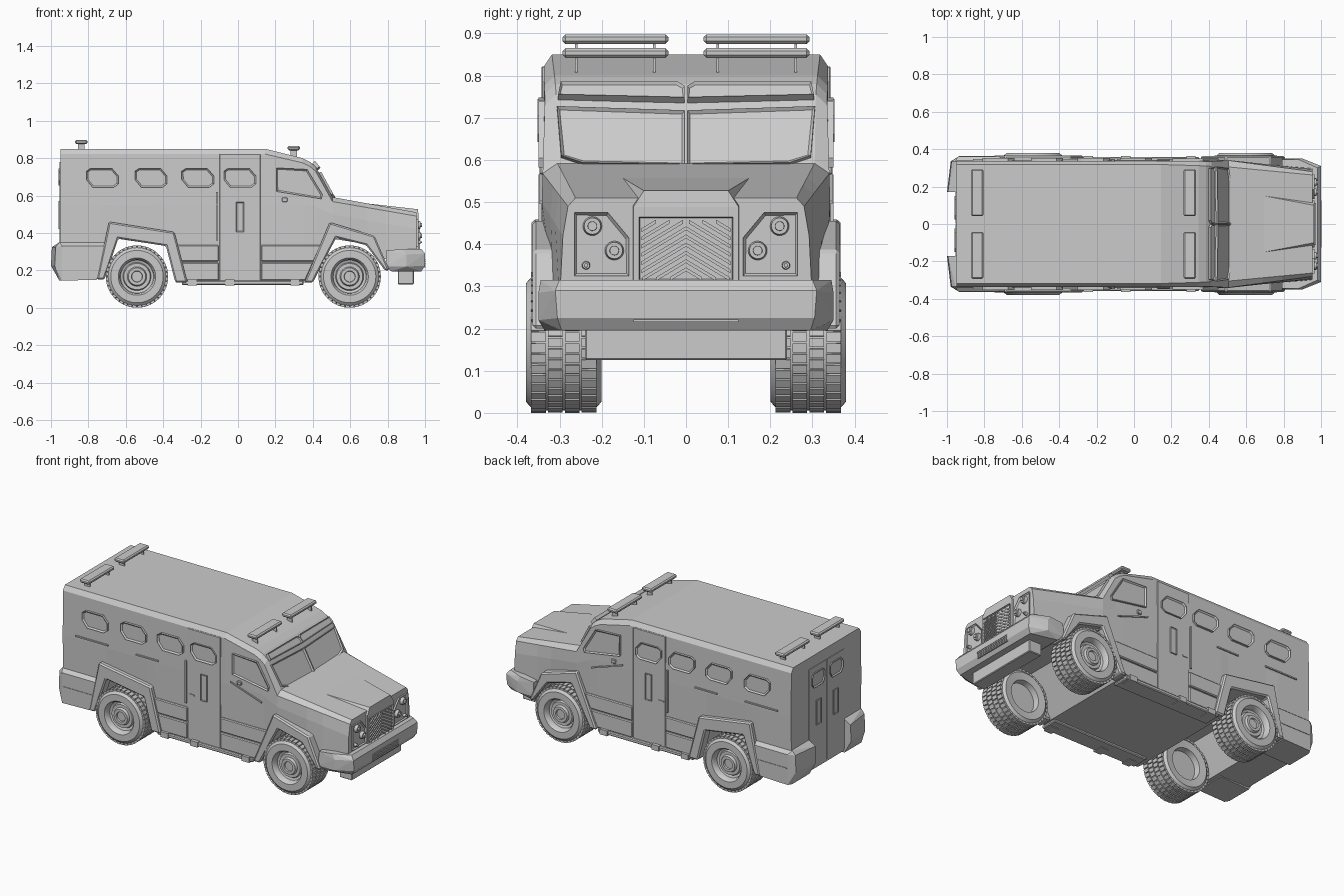
import bpy, bmesh, math
from mathutils import Matrix, Vector

if "Cube" in bpy.data.objects:
    bpy.data.objects.remove(bpy.data.objects["Cube"])


def finish(name, bm, mirror=False, bevel=0, smooth=False):
    bmesh.ops.recalc_face_normals(bm, faces=bm.faces)
    me = bpy.data.meshes.new(name)
    bm.to_mesh(me)
    bm.free()
    if smooth:
        me.shade_smooth()
        me.set_sharp_from_angle(angle=math.radians(35))
    ob = bpy.data.objects.new(name, me)
    bpy.context.collection.objects.link(ob)
    if bevel:
        b = ob.modifiers.new("bevel", 'BEVEL')
        b.width, b.segments, b.limit_method = bevel, 1, 'ANGLE'
    if mirror:
        m = ob.modifiers.new("mirror", 'MIRROR')
        m.use_axis = (False, True, False)
        m.use_mirror_merge = False
    return ob


def panel(name, pts, offset, inset=0, recess=0, **kw):
    """Extruded outline, optionally with an inset and sunken centre."""
    bm = bmesh.new()
    off = Vector(offset)
    f = bm.faces.new([bm.verts.new(p) for p in pts])
    geo = bmesh.ops.extrude_face_region(bm, geom=[f])["geom"]
    bmesh.ops.translate(bm, verts=[v for v in geo if isinstance(v, bmesh.types.BMVert)], vec=off)
    top = [g for g in geo if isinstance(g, bmesh.types.BMFace)][0]
    bmesh.ops.recalc_face_normals(bm, faces=bm.faces)
    if inset:
        bmesh.ops.inset_individual(bm, faces=[top], thickness=inset)
        bmesh.ops.translate(bm, verts=list(top.verts), vec=-off.normalized() * recess)
    return finish(name, bm, **kw)


def side(name, xz, y0, y1, **kw):
    return panel(name, [(x, y0, z) for x, z in xz], (0, y1 - y0, 0), mirror=True, **kw)


def hull(name, pts, **kw):
    bm = bmesh.new()
    for p in pts:
        bm.verts.new(p)
    out = bmesh.ops.convex_hull(bm, input=bm.verts)
    bmesh.ops.delete(bm, geom=[v for v in out["geom_interior"] if isinstance(v, bmesh.types.BMVert)], context='VERTS')
    bmesh.ops.dissolve_limit(bm, angle_limit=0.02, verts=bm.verts, edges=bm.edges)
    return finish(name, bm, **kw)


def box(name, lo, hi, **kw):
    return hull(name, [(x, y, z) for x in (lo[0], hi[0]) for y in (lo[1], hi[1]) for z in (lo[2], hi[2])], **kw)


def rect(x0, x1, z0, z1):
    return [(x0, z0), (x1, z0), (x1, z1), (x0, z1)]


def lerp(table, x):
    for a, b in zip(table, table[1:]):
        if x <= b[0]:
            t = (x - a[0]) / (b[0] - a[0])
            return [p + (q - p) * t for p, q in zip(a[1:], b[1:])]
    return table[-1][1:]


# Hull: cross-sections lofted along x, floor line steps up over the axles
# x, roof y/z, shoulder y/z, waist y/z, floor y
shape = [(-.95, .318, .85, .337, .822, .34, .55, .335),
         (.145, .318, .85, .337, .822, .34, .55, .335),
         (.345, .312, .80, .336, .775, .34, .55, .335),
         (.385, .31, .78, .335, .755, .34, .55, .335),
         (.415, .308, .755, .335, .73, .34, .54, .335),
         (.505, .305, .592, .34, .568, .342, .50, .335),
         (.955, .262, .51, .28, .49, .292, .42, .30)]
floor = [(-.95, .155), (-.73, .155), (-.65, .37), (-.38, .33), (-.33, .135),
         (.36, .135), (.50, .37), (.69, .34), (.79, .26), (.955, .26)]
bm = bmesh.new()
rings = []
for x in sorted({r[0] for r in shape} | {r[0] for r in floor}):
    ty, tz, sy, sz, wy, wz, fy = lerp(shape, x)
    half = [(fy, lerp(floor, x)[0]), (wy, wz), (sy, sz), (ty, tz)]
    rings.append([bm.verts.new((x, y, z)) for y, z in half + [(-y, z) for y, z in half[::-1]]])
for a, b in zip(rings, rings[1:]):
    for i in range(8):
        j = (i + 1) % 8
        bm.faces.new((a[i], a[j], b[j], b[i]))
bm.faces.new(rings[0])
bm.faces.new(rings[-1])
finish("armored_body", bm)

# Raised hood centre and grille
hull("hood_ridge", [(x, s * y, z) for s in (-1, 1) for x, y, z in
     [(.67, .155, .56), (.67, .155, .40), (.962, .10, .527), (.966, .125, .488), (.966, .125, .31)]])
panel("grille_frame", [(.96, -.112, .315), (.96, .112, .315), (.96, .112, .465), (.96, -.112, .465)],
      (.014, 0, 0), inset=.006, recess=.012)
for k in range(10):
    c = .345 + k * .0195
    y0, y1 = max(0, (c - .458) / .6), min(.105, (c - .322) / .6)
    if y1 - y0 > .01:
        panel("grille_chevron", [(.96, y0, c - .6 * y0), (.96, y1, c - .6 * y1),
              (.96, y1, c - .6 * y1 - .009), (.96, y0, c - .6 * y0 - .009)], (.013, 0, 0), mirror=True)

# Headlights
panel("headlight_frame", [(.953, y, z) for y, z in
      [(.135, .325), (.265, .325), (.265, .475), (.185, .475), (.135, .415)]],
      (.012, 0, 0), inset=.008, recess=.008, mirror=True)
for y, z, r in [(.222, .443, .023), (.17, .385, .023), (.237, .35, .01)]:
    for k, rad, depth in [(0, r, .02), (1, r * .55, .028)]:
        bm = bmesh.new()
        bmesh.ops.create_cone(bm, cap_ends=True, segments=20, radius1=rad, radius2=rad * .85, depth=depth,
                              matrix=Matrix.Translation((.955 + depth / 2, y, z)) @ Matrix.Rotation(math.pi / 2, 4, 'Y'))
        finish("headlamp", bm, mirror=True, smooth=True)

# Windscreen panes, brow and centre post
slope = Vector((.165, 0, .09)).normalized()


def screen(y, z):
    return (.415 + (.757 - z) * .09 / .165, y, z)


panel("windscreen", [screen(y, z) for y, z in [(.003, .585), (.245, .588), (.296, .605), (.306, .722), (.003, .712)]],
      slope * .012, inset=.009, recess=.008, mirror=True)
panel("brow_panel", [(.395 + (.775 - z) * .8, y, z) for y, z in
      [(.003, .735), (.303, .742), (.297, .772), (.02, .772), (.003, .762)]],
      Vector((.7, 0, .7)) * .02, inset=.006, recess=.006, mirror=True)

# Side doors, windows and slots
side("side_door", rect(-.10, .12, .14, .822), .325, .343, bevel=.003)
side("door_hinge_strip", rect(-.118, -.108, .36, .62), .33, .348)
side("door_handle_plate", rect(-.01, .032, .405, .565), .335, .35, inset=.006, recess=.004)
for x in (-.725, -.465, -.215, .01):
    w = .086
    side("side_window", [(x - w, .685), (x - w * .6, .643), (x + w * .7, .643), (x + w, .662),
                         (x + w, .705), (x + w * .6, .745), (x - w * .75, .745), (x - w, .73)],
         .33, .352, inset=.009, recess=.008)
side("cab_window", [(.205, .622), (.445, .582), (.452, .605), (.37, .74), (.205, .748)],
     .33, .350, inset=.01, recess=.007)
for x0, x1, z in [(-.86, -.64, .57), (-.45, -.30, .565), (-.09, -.055, .42)]:
    side("gun_slot_strip", rect(x0, x1, z - .004, z + .004), .33, .347)
side("cab_slot_strip", [(.19, .565), (.40, .495), (.40, .503), (.19, .573)], .33, .347)
side("cab_lock", rect(.235, .265, .565, .59), .33, .348, bevel=.004)

# Lower armour strips and running boards
for z0, z1 in [(.145, .242), (.248, .335)]:
    side("front_skirt", [(.122, z0), (.36 + (z0 - .145) * .45, z0), (.36 + (z1 - .145) * .45, z1), (.122, z1)],
         .31, .348, bevel=.005)
    side("middle_skirt", [(-.29 - (z0 - .145) * .2, z0), (-.102, z0), (-.102, z1), (-.29 - (z1 - .145) * .2, z1)],
         .31, .348, bevel=.005)
side("running_board", rect(-.30, .35, .122, .145), .25, .357, bevel=.005)
for x in (-.27, -.07, .28):
    side("step_bracket", rect(x, x + .05, .118, .15), .30, .364)

# Wheel arch flares
side("rear_flare", [(-.755, .15), (-.69, .46), (-.34, .405), (-.27, .135), (-.335, .135),
                    (-.385, .33), (-.64, .37), (-.715, .15)], .30, .366, bevel=.008)
side("front_flare", [(.355, .135), (.49, .457), (.73, .385), (.81, .20), (.785, .20),
                     (.685, .335), (.525, .375), (.40, .135)], .27, .364, bevel=.008)

# Bumpers
hull("front_bumper", [(x, s * y, z) for s in (-1, 1) for x, y, z in
     [(.79, .345, .305), (.88, .345, .315), (.98, .30, .315), (.79, .35, .22), (.90, .35, .285),
      (1.0, .31, .29), (1.0, .305, .225), (.90, .35, .22), (.82, .335, .195), (.98, .295, .195)]])
for k in range(5):
    box("bumper_vent", (.98, -.125, .216 + k * .0095), (1.003, .125, .221 + k * .0095))
box("tow_block", (.855, -.24, .125), (.94, .24, .20), bevel=.004)
rear = [(-.955, .35), (-.995, .325), (-1, .225), (-.955, .145), (-.755, .15), (-.70, .35)]
hull("rear_bumper", [(x, .17, z) for x, z in rear] + [(x + (.02 if x < -.99 else 0), .335, z) for x, z in rear] +
     [(max(x, -.94), .36, z - .02 if z > .34 else z) for x, z in rear], mirror=True)
side("rear_bumper_line", rect(-.935, -.74, .242, .248), .35, .363)

# Rear doors
for s in (-1, 1):
    panel("rear_door", [(-.945, s * y, z) for y, z in [(.003, .17), (.17, .17), (.17, .78), (.003, .78)]], (-.009, 0, 0))
    panel("rear_window", [(-.953, s * y, z) for y, z in
          [(.025, .69), (.045, .655), (.13, .655), (.15, .68), (.15, .72), (.13, .745), (.045, .745), (.025, .73)]],
          (-.008, 0, 0), inset=.008, recess=.006)
    panel("rear_port", [(-.953, s * y, z) for y, z in [(.06, .42), (.105, .42), (.105, .57), (.06, .57)]],
          (-.007, 0, 0), inset=.006, recess=.004)

# Roof light bars on posts
for x, z, foot in [(-.838, .875, .84), (.298, .842, .79)]:
    box("roof_light_bar", (x - .033, .042, z), (x + .033, .293, z + .023), bevel=.007, mirror=True)
    for y in (.075, .26):
        box("light_bar_post", (x - .018, y - .003, foot), (x + .018, y + .003, z + .005), mirror=True)

# Wheels: lathed tyre and rim, with staggered tread blocks
prof = [(0, -.05), (.09, -.05), (.095, -.085), (.14, -.09), (.156, -.076), (.161, -.04), (.161, .04),
        (.156, .076), (.14, .09), (.10, .09), (.092, .08), (.088, .055), (.075, .05), (.07, .062),
        (.052, .062), (.046, .076), (.03, .076), (.028, .066), (0, .066)]
bm = bmesh.new()
vs = [bm.verts.new((r, y, 0)) for r, y in prof]
es = [bm.edges.new(p) for p in zip(vs, vs[1:])]
bmesh.ops.spin(bm, geom=vs + es, cent=(0, 0, 0), axis=(0, 1, 0), angle=2 * math.pi, steps=48)
bmesh.ops.remove_doubles(bm, verts=bm.verts, dist=.0002)
for k in range(40):
    for i, y in enumerate((-.06, -.02, .02, .06)):
        rot = Matrix.Rotation((k + i % 2 * .5) * math.pi / 20, 4, 'Y')
        bmesh.ops.create_cube(bm, size=1, matrix=rot @ Matrix.Translation((.160, y, 0)) @
                              Matrix.Diagonal((.013, .035, .021, 1)))
wheel = finish("wheel", bm, smooth=True)
spots = [(x, s) for x in (-.54, .597) for s in (1, -1)]
for n, (x, s) in enumerate(spots):
    w = wheel if n == 0 else bpy.data.objects.new("wheel", wheel.data)
    if n:
        bpy.context.collection.objects.link(w)
    w.location = (x, s * .29, .167)
    w.rotation_euler = (0, 0, 0 if s > 0 else math.pi)
